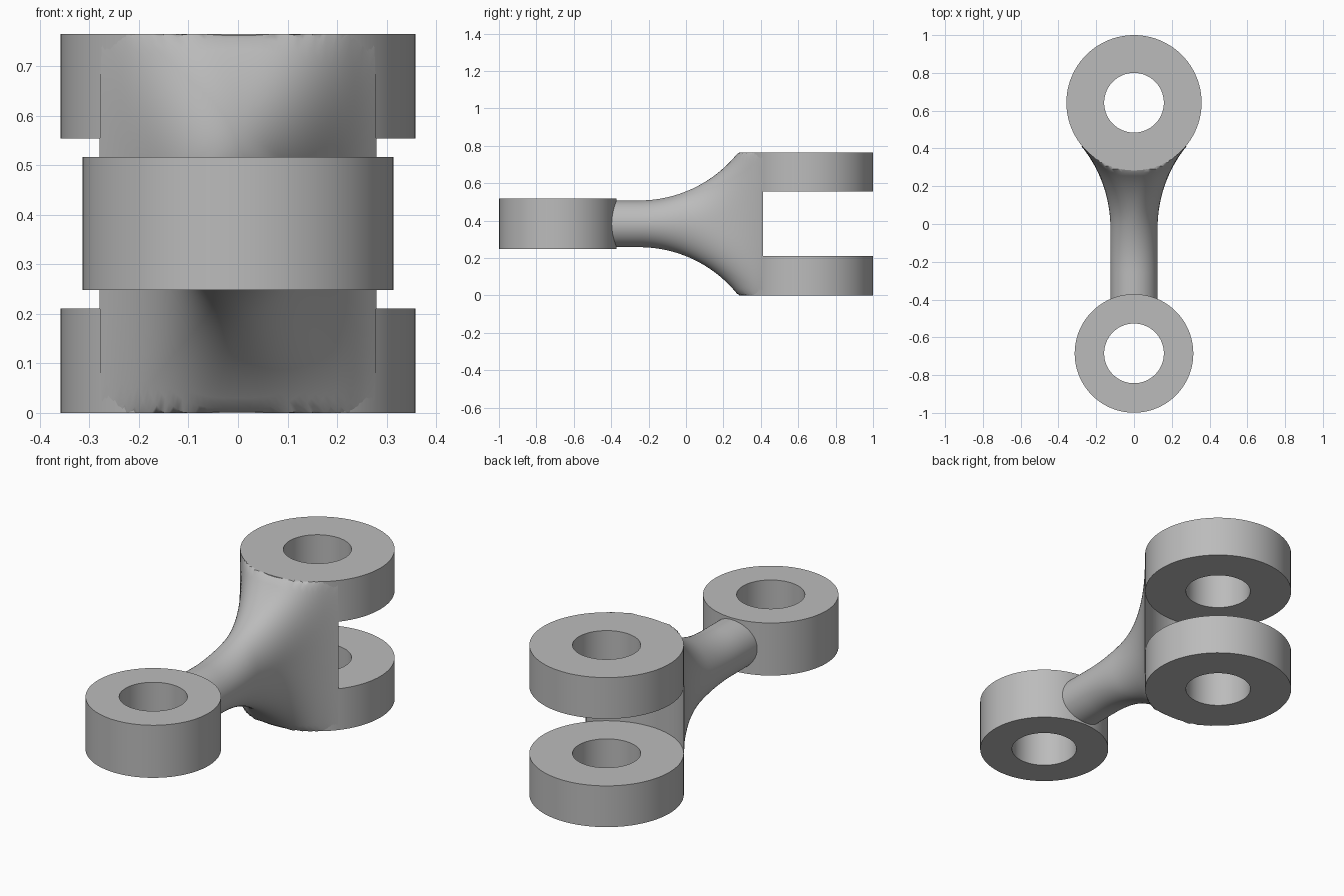
import bpy, bmesh
from math import sin, cos, pi, sqrt, radians, copysign

cube = bpy.data.objects.get("Cube")
if cube:
    bpy.data.objects.remove(cube, do_unlink=True)

HEIGHT = 0.765
MID = HEIGHT / 2
BORE = 0.158
REAR_Y, REAR_R = 0.642, 0.358
FRONT_Y, FRONT_R = -0.685, 0.314
SEGMENTS = 96

grey = bpy.data.materials.new("plain_grey")
grey.use_nodes = True
colour = (0.5, 0.5, 0.5, 1)
grey.diffuse_color = colour
grey.node_tree.nodes["Principled BSDF"].inputs["Base Color"].default_value = colour


def make_object(name, rings, closed):
    """Skin a list of vertex rings; closed loops the last ring to the first."""
    bm = bmesh.new()
    loops = [[bm.verts.new(p) for p in ring] for ring in rings]
    count = len(loops[0])
    pairs = list(zip(loops, loops[1:]))
    if closed:
        pairs.append((loops[-1], loops[0]))
    else:
        bm.faces.new(loops[0])
        bm.faces.new(loops[-1])
    for a, b in pairs:
        for i in range(count):
            j = (i + 1) % count
            bm.faces.new((a[i], a[j], b[j], b[i]))
    bmesh.ops.recalc_face_normals(bm, faces=bm.faces)
    mesh = bpy.data.meshes.new(name)
    bm.to_mesh(mesh)
    bm.free()
    mesh.materials.append(grey)
    obj = bpy.data.objects.new(name, mesh)
    bpy.context.collection.objects.link(obj)
    return obj


def circle(y, radius, z):
    angles = [2 * pi * i / SEGMENTS for i in range(SEGMENTS)]
    return [(radius * cos(t), y + radius * sin(t), z) for t in angles]


def eye(name, y, radius, low, high):
    """Thick washer with a vertical bore."""
    rings = [circle(y, r, z) for r, z in
             ((radius, low), (radius, high), (BORE, high), (BORE, low))]
    return make_object(name, rings, True)


def select_only(obj):
    bpy.ops.object.select_all(action='DESELECT')
    obj.select_set(True)
    bpy.context.view_layer.objects.active = obj


def smooth(obj):
    select_only(obj)
    bpy.ops.object.shade_smooth_by_angle(angle=radians(35))


# Single front eye and the two fork lugs
smooth(eye("front_eye", FRONT_Y, FRONT_R, 0.248, 0.517))
smooth(eye("lower_fork_lug", REAR_Y, REAR_R, 0, 0.211))
smooth(eye("upper_fork_lug", REAR_Y, REAR_R, 0.554, HEIGHT))


# Round neck flaring along two arcs into a squarer fork base
def flare(y, start, radius):
    run = max(0, y - start)
    return 0.125 + radius - sqrt(radius ** 2 - run ** 2)


def section(y):
    half_w, half_h = flare(y, -0.02, 0.684), flare(y, -0.25, 0.674)
    blend = min(1, max(0, y / 0.35))
    power = 2 / (2 + 2.3 * blend ** 2)
    points = []
    for i in range(SEGMENTS):
        t = 2 * pi * (i + 0.5) / SEGMENTS
        x = half_w * copysign(abs(cos(t)) ** power, cos(t))
        z = half_h * copysign(abs(sin(t)) ** power, sin(t))
        points.append((x, y, MID + max(-MID, min(MID, z))))
    return points


STEPS = 48
START, END = -0.43, 0.413
neck = make_object("flared_neck", [section(START + (END - START) * i / STEPS)
                                   for i in range(STEPS + 1)], False)

# Round clearance between the lugs
cutter = make_object("slot_cutter", [circle(REAR_Y, REAR_R - 0.001, z)
                                     for z in (-0.1, HEIGHT + 0.1)], False)
cut = neck.modifiers.new("slot", 'BOOLEAN')
cut.operation = 'DIFFERENCE'
cut.solver = 'EXACT'
cut.object = cutter
select_only(neck)
bpy.ops.object.modifier_apply(modifier=cut.name)
bpy.data.objects.remove(cutter, do_unlink=True)
smooth(neck)
